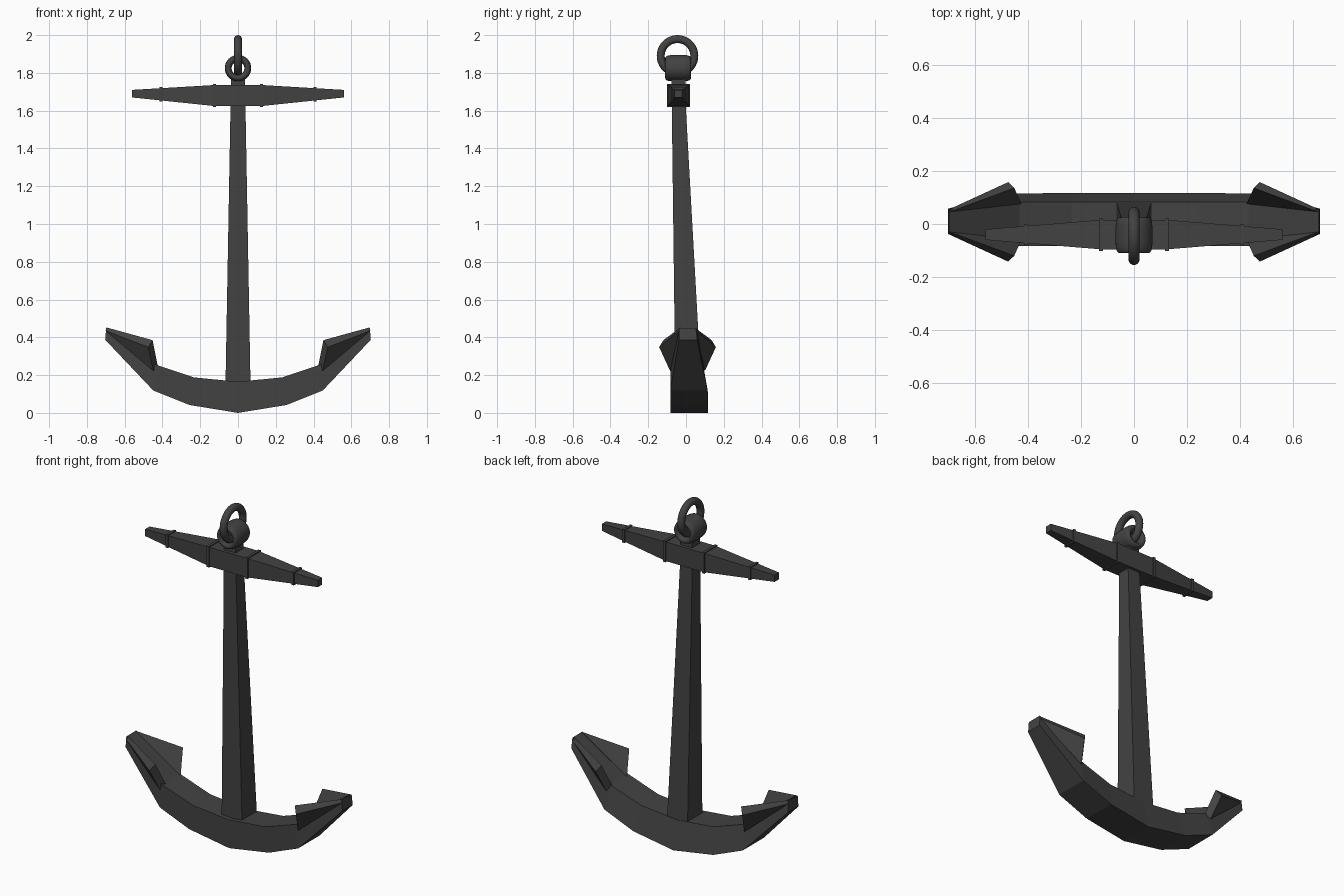
import bpy, bmesh, math

if "Cube" in bpy.data.objects:
    bpy.data.objects.remove(bpy.data.objects["Cube"])

iron = bpy.data.materials.new("dark iron")
iron.diffuse_color = (0.055, 0.055, 0.055, 1)
iron.use_nodes = True
iron.node_tree.nodes["Principled BSDF"].inputs["Base Color"].default_value = iron.diffuse_color


def finish(bm, name, smooth=False):
    bmesh.ops.recalc_face_normals(bm, faces=bm.faces[:])
    me = bpy.data.meshes.new(name)
    bm.to_mesh(me)
    bm.free()
    ob = bpy.data.objects.new(name, me)
    bpy.context.collection.objects.link(ob)
    me.materials.append(iron)
    if smooth:
        for p in me.polygons:
            p.use_smooth = True
    return ob


def loft(name, rings, closed=False, smooth=False):
    """Skin a row of equal cross-sections; cap the ends unless closed."""
    bm = bmesh.new()
    vs = [[bm.verts.new(p) for p in r] for r in rings]
    n, m = len(vs), len(vs[0])
    for i in range(n if closed else n - 1):
        a, b = vs[i], vs[(i + 1) % n]
        for j in range(m):
            k = (j + 1) % m
            bm.faces.new((a[j], a[k], b[k], b[j]))
    if not closed:
        bm.faces.new(vs[0])
        bm.faces.new(vs[-1])
    return finish(bm, name, smooth)


def rect_z(hx, y0, y1, z):
    return [(-hx, y0, z), (hx, y0, z), (hx, y1, z), (-hx, y1, z)]


def rect_x(x, h, cy=-0.04, cz=1.68):
    return [(x, cy - h, cz - h), (x, cy + h, cz - h), (x, cy + h, cz + h), (x, cy - h, cz + h)]


# Tapering, slightly leaning shank and its neck
loft("shank", [rect_z(0.068, -0.056, 0.084, 0.10),
               rect_z(0.066, -0.057, 0.080, 0.165),
               rect_z(0.040, -0.075, 0.000, 1.60),
               rect_z(0.037, -0.076, -0.004, 1.775)])

# Curved arms: x/z of the bottom and top edge, then y of front, bottom back, top back
half = [(0.0, 0.0, 0.0, 0.165, -0.083, 0.117, 0.083),
        (0.258, 0.042, 0.235, 0.188, -0.083, 0.117, 0.083),
        (0.448, 0.118, 0.433, 0.255, -0.083, 0.115, 0.083),
        (0.703, 0.387, 0.698, 0.450, -0.037, 0.058, 0.055)]


def arm_section(s, st):
    xb, zb, xt, zt, f, bb, bt = st
    return [(s * xb, f, zb), (s * xb, bb, zb), (s * xt, bt, zt), (s * xt, f, zt)]


loft("arms", [arm_section(-1, st) for st in half[:0:-1]] + [arm_section(1, st) for st in half])

# Flared fluke plates on both edges of each arm end
for s, side in ((-1, "left"), (1, "right")):
    for d, face in ((-1, "front"), (1, "back")):
        def y(v):
            return 0.008 + d * v
        inner = [(s * 0.695, y(0.038), 0.452), (s * 0.452, y(0.128), 0.385), (s * 0.425, y(0.068), 0.25)]
        outer = [(s * 0.701, y(0.046), 0.435), (s * 0.475, y(0.150), 0.348), (s * 0.448, y(0.092), 0.222)]
        bm = bmesh.new()
        for p in inner + outer:
            bm.verts.new(p)
        bmesh.ops.convex_hull(bm, input=bm.verts[:])
        finish(bm, f"fluke_{side}_{face}")

# Stock with tapered ends
loft("stock", [rect_x(-0.56, 0.02, cz=1.69), rect_x(-0.12, 0.056),
               rect_x(0.12, 0.056), rect_x(0.56, 0.02, cz=1.69)])

# Thin bands round the stock
for i, (x, h, cz) in enumerate(((-0.408, 0.038, 1.686), (-0.125, 0.061, 1.68),
                                (0.125, 0.061, 1.68), (0.408, 0.038, 1.686))):
    loft(f"stock_band_{i + 1}", [rect_x(x - 0.008, h, cz=cz), rect_x(x + 0.008, h, cz=cz)])


def spow(v, e):
    return math.copysign(abs(v) ** e, v)


# Wide barrel-shaped eye, axis along y
eye = []
for i in range(32):
    a = math.tau * i / 32
    ring = []
    for j in range(24):
        b = math.tau * j / 24
        r = 0.052 + 0.018 * spow(math.cos(b), 0.7)
        ring.append((r * math.cos(a), -0.042 + 0.068 * spow(math.sin(b), 0.6), 1.825 + r * math.sin(a)))
    eye.append(ring)
loft("eye", eye, closed=True, smooth=True)

# Shackle ring hanging through the eye, in the y-z plane
bpy.ops.mesh.primitive_torus_add(major_segments=40, minor_segments=16, major_radius=0.089,
                                 minor_radius=0.021, location=(0, -0.045, 1.89),
                                 rotation=(0, math.pi / 2, 0))
shackle = bpy.context.object
shackle.name = "shackle_ring"
shackle.data.materials.append(iron)
bpy.ops.object.shade_smooth()
